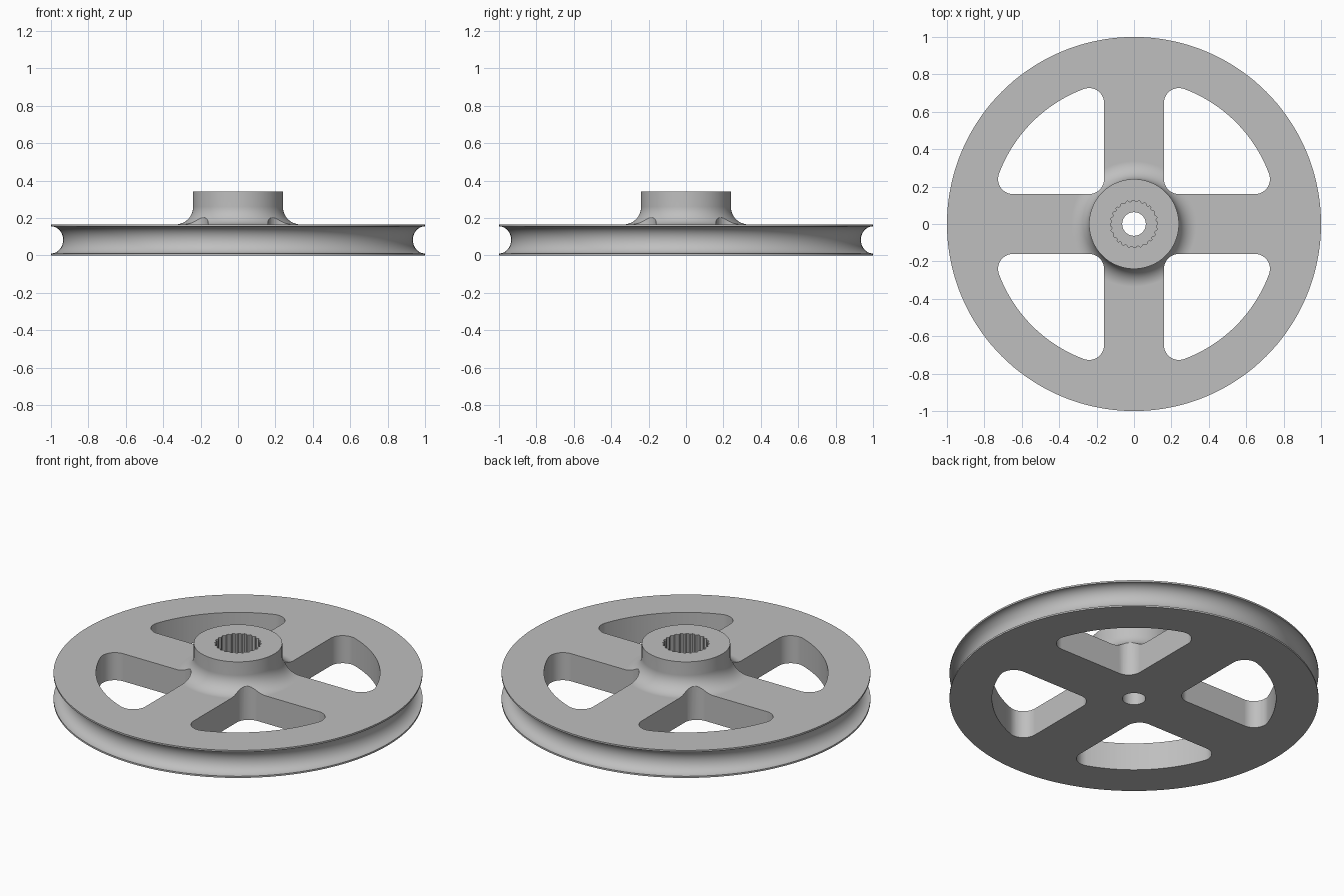
import bpy, bmesh
from math import sin, cos, pi, sqrt, radians, atan2

if "Cube" in bpy.data.objects:
    bpy.data.objects.remove(bpy.data.objects["Cube"])

RIM_H, HUB_H, HUB_R, BORE_R = 0.165, 0.34, 0.24, 0.063
SPOKE, WINDOW_R, ROUND = 0.16, 0.77, 0.08

grey = bpy.data.materials.new("plain grey")
grey.use_nodes = True
colour = (0.52, 0.52, 0.52, 1)
grey.diffuse_color = colour
grey.node_tree.nodes["Principled BSDF"].inputs["Base Color"].default_value = colour


def arc(cx, cy, rx, ry, a0, a1, n):
    """Points along an elliptical arc, angles in radians."""
    angles = [a0 + (a1 - a0) * i / n for i in range(n + 1)]
    return [(cx + rx * cos(a), cy + ry * sin(a)) for a in angles]


def finish(name, bm):
    bmesh.ops.recalc_face_normals(bm, faces=bm.faces)
    mesh = bpy.data.meshes.new(name)
    bm.to_mesh(mesh)
    bm.free()
    mesh.materials.append(grey)
    ob = bpy.data.objects.new(name, mesh)
    bpy.context.collection.objects.link(ob)
    return ob


def lathe(name, profile, steps):
    bm = bmesh.new()
    verts = [bm.verts.new((r, 0, z)) for r, z in profile]
    edges = [bm.edges.new((v, verts[i - 1])) for i, v in enumerate(verts)]
    bmesh.ops.spin(bm, geom=verts + edges, cent=(0, 0, 0), axis=(0, 0, 1),
                   angle=2 * pi, steps=steps, use_merge=True)
    bmesh.ops.remove_doubles(bm, verts=bm.verts, dist=1e-5)
    return finish(name, bm)


def prisms(name, outlines, z0, z1):
    """Closed outlines extruded from z0 to z1, in one object."""
    bm = bmesh.new()
    for outline in outlines:
        face = bm.faces.new([bm.verts.new((x, y, z0)) for x, y in outline])
        top = bmesh.ops.extrude_face_region(bm, geom=[face])["geom"]
        moved = [v for v in top if isinstance(v, bmesh.types.BMVert)]
        bmesh.ops.translate(bm, vec=(0, 0, z1 - z0), verts=moved)
    ob = finish(name, bm)
    ob.hide_render = True
    ob.hide_set(True)
    return ob


# Wheel section: bore, base, grooved edge, hub fillet and hub
fillet = 0.095
profile = [(BORE_R, 0), (1, 0)]
profile += arc(1, RIM_H / 2, 0.065, 0.0725, -pi / 2, -3 * pi / 2, 24)
profile += [(1, RIM_H)]
profile += arc(HUB_R + fillet, RIM_H + fillet, fillet, fillet, -pi / 2, -pi, 14)
profile += [(HUB_R, HUB_H), (BORE_R, HUB_H)]
wheel = lathe("pulley_wheel", profile, 144)

# Four windows between the spokes, with rounded corners
near = SPOKE + ROUND
far = sqrt((WINDOW_R - ROUND) ** 2 - near ** 2)
tilt = atan2(near, far)
window = arc(near, near, ROUND, ROUND, pi, 3 * pi / 2, 10)
window += arc(far, near, ROUND, ROUND, -pi / 2, tilt, 12)
window += arc(0, 0, WINDOW_R, WINDOW_R, tilt, pi / 2 - tilt, 24)[1:-1]
window += arc(near, far, ROUND, ROUND, pi / 2 - tilt, pi, 12)
turns = [(1, 0), (0, 1), (-1, 0), (0, -1)]
windows = [[(x * c - y * s, x * s + y * c) for x, y in window] for c, s in turns]
window_cutter = prisms("window_cutter", windows, -0.1, 0.5)

# Toothed socket in the hub
teeth = 24
socket = []
for i in range(teeth * 4):
    r = 0.127 if i % 4 < 2 else 0.118
    a = 2 * pi * i / (teeth * 4)
    socket.append((r * cos(a), r * sin(a)))
socket_cutter = prisms("socket_cutter", [socket], 0.1, 0.5)

# Cut, then smooth the curved surfaces
bpy.context.view_layer.objects.active = wheel
wheel.select_set(True)
for cutter in (window_cutter, socket_cutter):
    cut = wheel.modifiers.new("cut", "BOOLEAN")
    cut.operation = "DIFFERENCE"
    cut.solver = "EXACT"
    cut.object = cutter
    bpy.ops.object.modifier_apply(modifier=cut.name)
    bpy.data.objects.remove(cutter)
bpy.ops.object.shade_smooth_by_angle(angle=radians(30))
normals = wheel.modifiers.new("even shading", "WEIGHTED_NORMAL")
normals.keep_sharp = True
